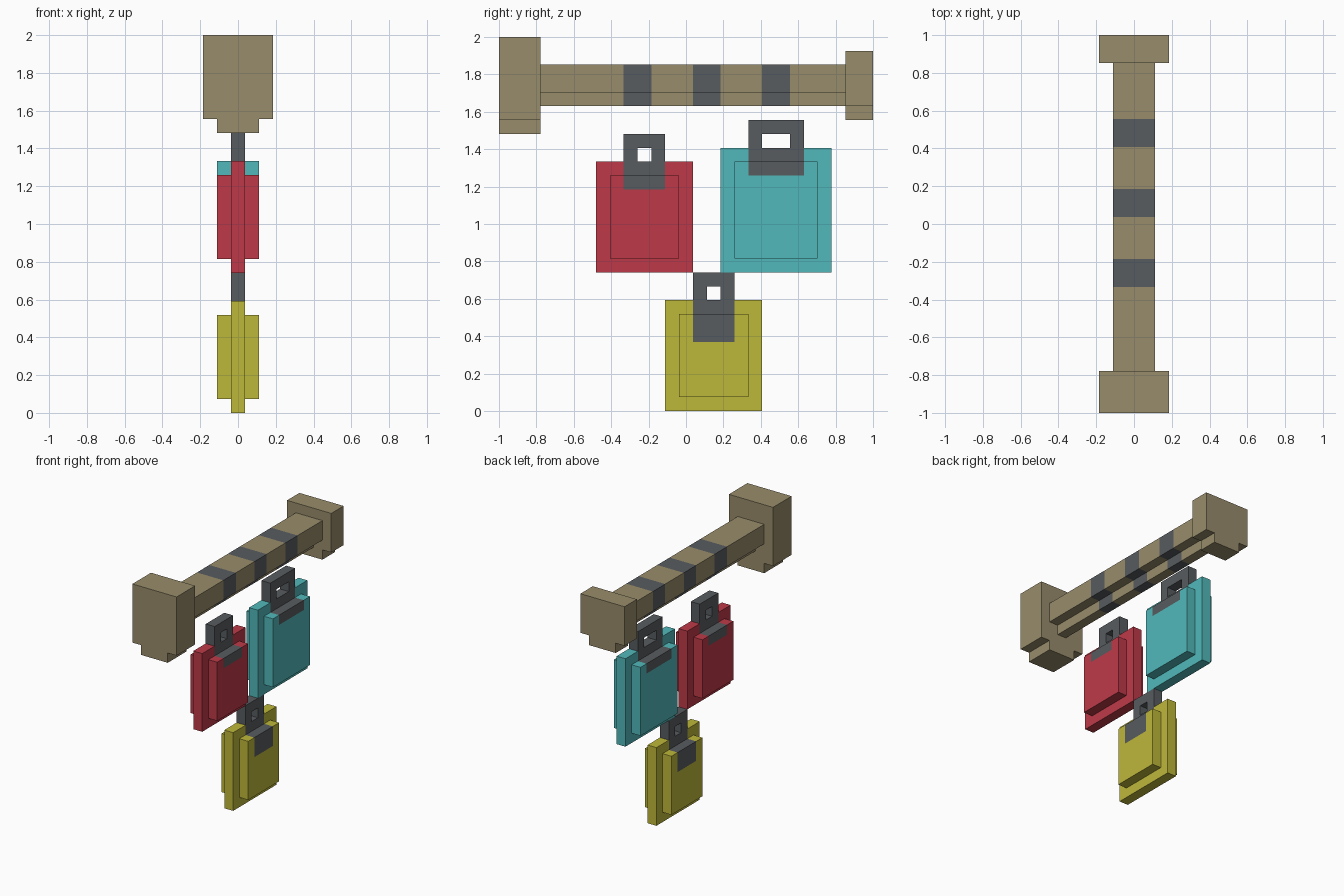
import bpy
import bmesh
from mathutils import Matrix, Vector

default = bpy.data.objects.get("Cube")
if default:
    bpy.data.objects.remove(default, do_unlink=True)

U = 2 / 27  # one block; parts are laid out in whole blocks
TO_WORLD = Matrix.Translation((0, -1, 0)) @ Matrix.Scale(U, 4)


def material(name, rgb):
    mat = bpy.data.materials.new(name)
    mat.use_nodes = True
    mat.diffuse_color = (*rgb, 1)
    mat.node_tree.nodes["Principled BSDF"].inputs["Base Color"].default_value = (*rgb, 1)
    return mat


WOOD = material("khaki wood", (0.314, 0.262, 0.147))
IRON = material("dark grey", (0.098, 0.107, 0.117))
RED = material("red", (0.515, 0.042, 0.065))
TEAL = material("teal", (0.084, 0.485, 0.497))
YELLOW = material("yellow", (0.515, 0.479, 0.042))


def finish(bm, name, mats, is_second=None):
    """Colour faces by a rule on their centre, then make the object."""
    bmesh.ops.recalc_face_normals(bm, faces=bm.faces)
    for f in bm.faces:
        if is_second and is_second(f.calc_center_median()):
            f.material_index = 1
    bm.transform(TO_WORLD)
    mesh = bpy.data.meshes.new(name)
    bm.to_mesh(mesh)
    bm.free()
    for m in mats:
        mesh.materials.append(m)
    bpy.context.collection.objects.link(bpy.data.objects.new(name, mesh))


def prism(points, offset):
    """Extrude a closed outline along offset."""
    bm = bmesh.new()
    face = bm.faces.new([bm.verts.new(p) for p in points])
    ext = bmesh.ops.extrude_face_region(bm, geom=[face], use_keep_orig=True)["geom"]
    bmesh.ops.translate(bm, vec=offset, verts=[v for v in ext if isinstance(v, bmesh.types.BMVert)])
    return bm


def cut(bm, axis, value):
    """Add an edge loop on the plane axis = value."""
    normal, co = Vector((0, 0, 0)), Vector((0, 0, 0))
    normal[axis], co[axis] = 1, value
    bmesh.ops.bisect_plane(bm, geom=bm.verts[:] + bm.edges[:] + bm.faces[:],
                           plane_co=co, plane_no=normal)


def stepped_bar(half, foot, z0, z1, y0, y1):
    """Bar along y with a one-block, narrower foot below."""
    right = [(foot, z0), (foot, z0 + 1), (half, z0 + 1), (half, z1)]
    outline = right + [(-x, z) for x, z in reversed(right)]
    return prism([(x, y0, z) for x, z in outline], (0, y1 - y0, 0))


# Beam with dark bands, and its two end blocks
bands = [9, 14, 19]
beam = stepped_bar(1.5, 0.5, 22, 25, 3, 25)
for start in bands:
    cut(beam, 1, start)
    cut(beam, 1, start + 2)
finish(beam, "beam", [WOOD, IRON], lambda c: any(s < c.y < s + 2 for s in bands))
finish(stepped_bar(2.5, 1.5, 20, 27, 0, 3), "front_end_block", [WOOD])
finish(stepped_bar(2.5, 1.5, 21, 26, 25, 27), "back_end_block", [WOOD])


def pouch(name, mat, y0, y1, z0, z1, clasp):
    """Padded body with a raised middle rim, dark clasp and loop handle."""
    left, right, low = clasp
    bm = bmesh.new()
    bmesh.ops.create_cube(bm, size=1, matrix=Matrix.Translation(
        (0, (y0 + y1) / 2, (z0 + z1) / 2)) @ Matrix.Diagonal((3, y1 - y0, z1 - z0, 1)))
    for axis, value in ((0, -0.5), (0, 0.5), (1, left), (1, right), (2, low)):
        cut(bm, axis, value)
    # Rim: push the middle strip out on the four narrow sides
    bm.normal_update()
    for d in (Vector((0, 1, 0)), Vector((0, -1, 0)), Vector((0, 0, 1)), Vector((0, 0, -1))):
        limit = max(v.co.dot(d) for v in bm.verts)
        strip = [f for f in bm.faces if f.normal.dot(d) > 0.9
                 and abs(f.calc_center_median().x) < 0.4
                 and f.calc_center_median().dot(d) > limit - 0.01]
        ext = bmesh.ops.extrude_face_region(bm, geom=strip)["geom"]
        bmesh.ops.translate(bm, vec=d, verts=[v for v in ext if isinstance(v, bmesh.types.BMVert)])
        bm.normal_update()
    finish(bm, name + "_pouch", [mat, IRON], lambda c: left < c.y < right and c.z > low)

    # Handle standing on the rim
    base, top = z1 + 1, z1 + 3
    outline = [(left, base), (left, top), (right, top), (right, base),
               (right - 1, base), (right - 1, top - 1), (left + 1, top - 1), (left + 1, base)]
    finish(prism([(-0.5, y, z) for y, z in outline], (1, 0, 0)), name + "_handle", [IRON])


pouch("red", RED, 8, 13, 11, 17, (9, 12, 16))
pouch("teal", TEAL, 17, 23, 11, 18, (18, 22, 17))
pouch("yellow", YELLOW, 13, 18, 1, 7, (14, 17, 5))
